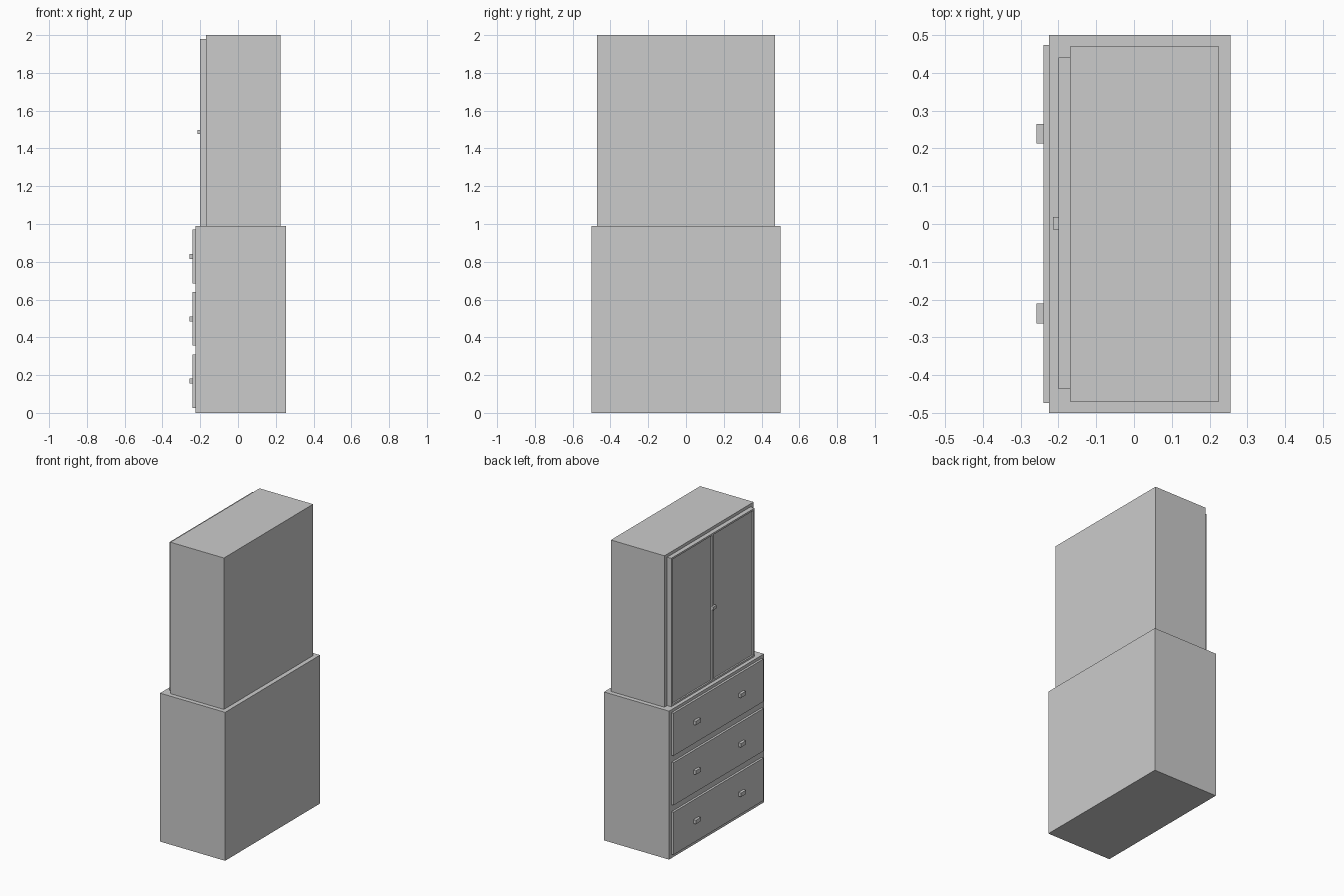
import bpy, bmesh

if "Cube" in bpy.data.objects:
    bpy.data.objects.remove(bpy.data.objects["Cube"])


def box(name, x, y, z):
    """Axis-aligned box from (min, max) ranges."""
    bm = bmesh.new()
    bmesh.ops.create_cube(bm, size=1)
    for v in bm.verts:
        v.co = [r[0] if c < 0 else r[1] for c, r in zip(v.co, (x, y, z))]
    mesh = bpy.data.meshes.new(name)
    bm.to_mesh(mesh)
    bm.free()
    obj = bpy.data.objects.new(name, mesh)
    bpy.context.collection.objects.link(obj)
    return obj


def recess_front(obj, border, depth):
    """Inset the -x face and sink it to form a framed panel."""
    bm = bmesh.new()
    bm.from_mesh(obj.data)
    bm.normal_update()
    face = min(bm.faces, key=lambda f: f.calc_center_median().x)
    bmesh.ops.inset_region(bm, faces=[face], thickness=border)
    bmesh.ops.inset_region(bm, faces=[face], thickness=0.0005, depth=-depth)
    bm.to_mesh(obj.data)
    bm.free()


# Carcasses
box("lower_cabinet", (-0.225, 0.255), (-0.5, 0.5), (0, 0.99))
box("upper_cabinet", (-0.17, 0.225), (-0.47, 0.47), (0.99, 2.0))

# Three drawers, each with two knobs
for i in range(3):
    zc = 0.168 + 0.33 * i
    box(f"drawer_front_{i + 1}", (-0.24, -0.225), (-0.474, 0.474), (zc - 0.142, zc + 0.142))
    for side, yc in (("right", -0.237), ("left", 0.239)):
        box(f"drawer_knob_{side}_{i + 1}", (-0.258, -0.24), (yc - 0.026, yc + 0.026),
            (zc - 0.013, zc + 0.013))

# Pair of framed doors with small pulls where they meet
for side, y, pull in (("right", (-0.437, 0.002), (-0.015, 0.002)),
                      ("left", (0.002, 0.441), (0.002, 0.019))):
    door = box(f"door_{side}", (-0.2, -0.17), y, (0.99, 1.98))
    recess_front(door, 0.017, 0.01)
    box(f"door_pull_{side}", (-0.215, -0.2), pull, (1.476, 1.498))
